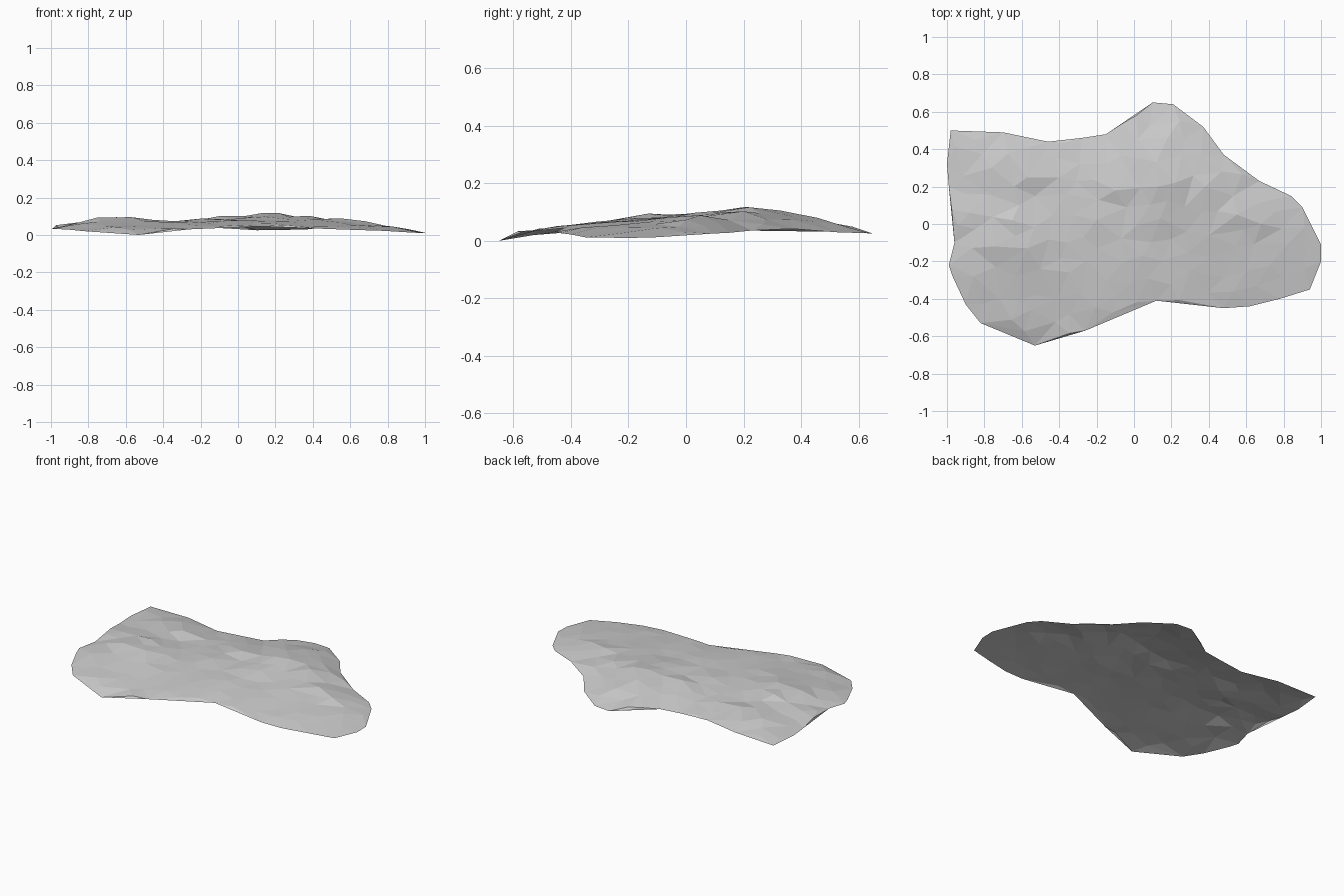
import bpy
import bmesh
import random
from mathutils import Vector
from mathutils.geometry import delaunay_2d_cdt

default_cube = bpy.data.objects.get("Cube")
if default_cube:
    bpy.data.objects.remove(default_cube, do_unlink=True)

random.seed(4)

# Rim of the sheet: x and y in hundredths, z in thousandths
rim_points = [
    (-98, 50, 32), (-70, 49, 38), (-46, 44, 36), (-28, 46, 40), (-15, 48, 40),
    (10, 65, 25), (21, 64, 26), (37, 52, 30), (48, 37, 42), (67, 23, 36),
    (84, 15, 28), (90, 9, 25), (100, -11, 12), (100, -20, 10), (94, -35, 12),
    (78, -40, 22), (62, -44, 27), (48, -45, 32), (12, -41, 46), (-26, -57, 30),
    (-53, -65, 0), (-82, -53, 20), (-90, -43, 28), (-97, -28, 32),
    (-99, -22, 34), (-96, -10, 38), (-99, 20, 36), (-100, 32, 34),
]

# Crests and hollows on the large right-hand rise
right_relief = [
    (13, 20, 118), (22, 22, 118), (18, 46, 80), (-10, 18, 102), (38, 20, 104),
    (55, 5, 90), (40, -6, 82), (68, 0, 74), (83, -10, 45), (14, 3, 98),
    (20, -8, 76), (4, -17, 80), (30, -25, 66), (60, -25, 54), (-20, 2, 88),
    (-4, 9, 84), (-15, 32, 76), (12, 33, 106), (36, 36, 76), (80, -28, 32),
]

# Crests and hollows on the smaller left-hand rise
left_relief = [
    (-36, 16, 70), (-36, -10, 75), (-28, -37, 56), (-55, -46, 44),
    (-57, -13, 96), (-75, -12, 95), (-65, 2, 96), (-74, -23, 72),
    (-50, -24, 74), (-88, 6, 64), (-57, 25, 82), (-76, 30, 74),
    (-53, 15, 60), (-86, -28, 58), (-50, 34, 58), (-72, -40, 50),
]


def unpack(points):
    """Turn compact survey points into model coordinates."""
    return [Vector((x / 100, y / 100, z / 1000)) for x, y, z in points]


def inside(point, loop):
    """Ray test of a point against a closed plan outline."""
    hit = False
    for a, b in zip(loop, loop[1:] + loop[:1]):
        if (a.y > point.y) != (b.y > point.y):
            if point.x < a.x + (point.y - a.y) * (b.x - a.x) / (b.y - a.y):
                hit = not hit
    return hit


def scatter(fixed, outline, spacing, tries):
    """Loose random points that keep their distance from all others."""
    placed = []
    for _ in range(tries):
        p = Vector((random.uniform(-1, 1), random.uniform(-0.65, 0.65), 0.06))
        if inside(p, outline):
            if all((p.xy - q.xy).length > spacing for q in fixed + placed):
                placed.append(p)
    return placed


def relax(verts, strength, passes):
    """Blend heights toward the neighbours' average."""
    for _ in range(passes):
        for v in verts:
            near = [e.other_vert(v) for e in v.link_edges]
            weights = [1 / (n.co.xy - v.co.xy).length for n in near]
            mean = sum(n.co.z * w for n, w in zip(near, weights)) / sum(weights)
            v.co.z += (mean - v.co.z) * strength


def build_sheet(name, material):
    rim = unpack(rim_points)
    relief = unpack(right_relief + left_relief)
    loose = scatter(rim + relief, rim, 0.085, 2500)
    points = rim + relief + loose

    # Triangulate the plan inside the rim
    count = len(rim)
    edges = [(i, (i + 1) % count) for i in range(count)]
    plan, _, faces, origins, _, _ = delaunay_2d_cdt(
        [p.xy for p in points], edges, [], 1, 0.0001)

    # Lift the plan to the surveyed heights
    bm = bmesh.new()
    free = []
    inner = []
    for flat, source in zip(plan, origins):
        index = source[0] if source else len(points) - 1
        v = bm.verts.new((flat.x, flat.y, points[index].z))
        if index >= count:
            inner.append(v)
        if index >= count + len(relief):
            free.append(v)
    bm.verts.ensure_lookup_table()
    for face in faces:
        bm.faces.new([bm.verts[i] for i in face])

    # Drape the loose points, then crumple them slightly
    relax(free, 1.0, 80)
    for v in free:
        v.co.z += random.uniform(-0.004, 0.004)
    relax(inner, 0.08, 1)

    bm.normal_update()
    for face in bm.faces:
        if face.normal.z < 0:
            face.normal_flip()
    mesh = bpy.data.meshes.new(name)
    bm.to_mesh(mesh)
    bm.free()
    mesh.materials.append(material)
    sheet = bpy.data.objects.new(name, mesh)
    bpy.context.collection.objects.link(sheet)
    return sheet


# Plain light grey
grey = bpy.data.materials.new("light_grey")
grey.use_nodes = True
grey.diffuse_color = (0.6, 0.6, 0.6, 1)
grey.node_tree.nodes["Principled BSDF"].inputs["Base Color"].default_value = grey.diffuse_color

build_sheet("rumpled_sheet", grey)
